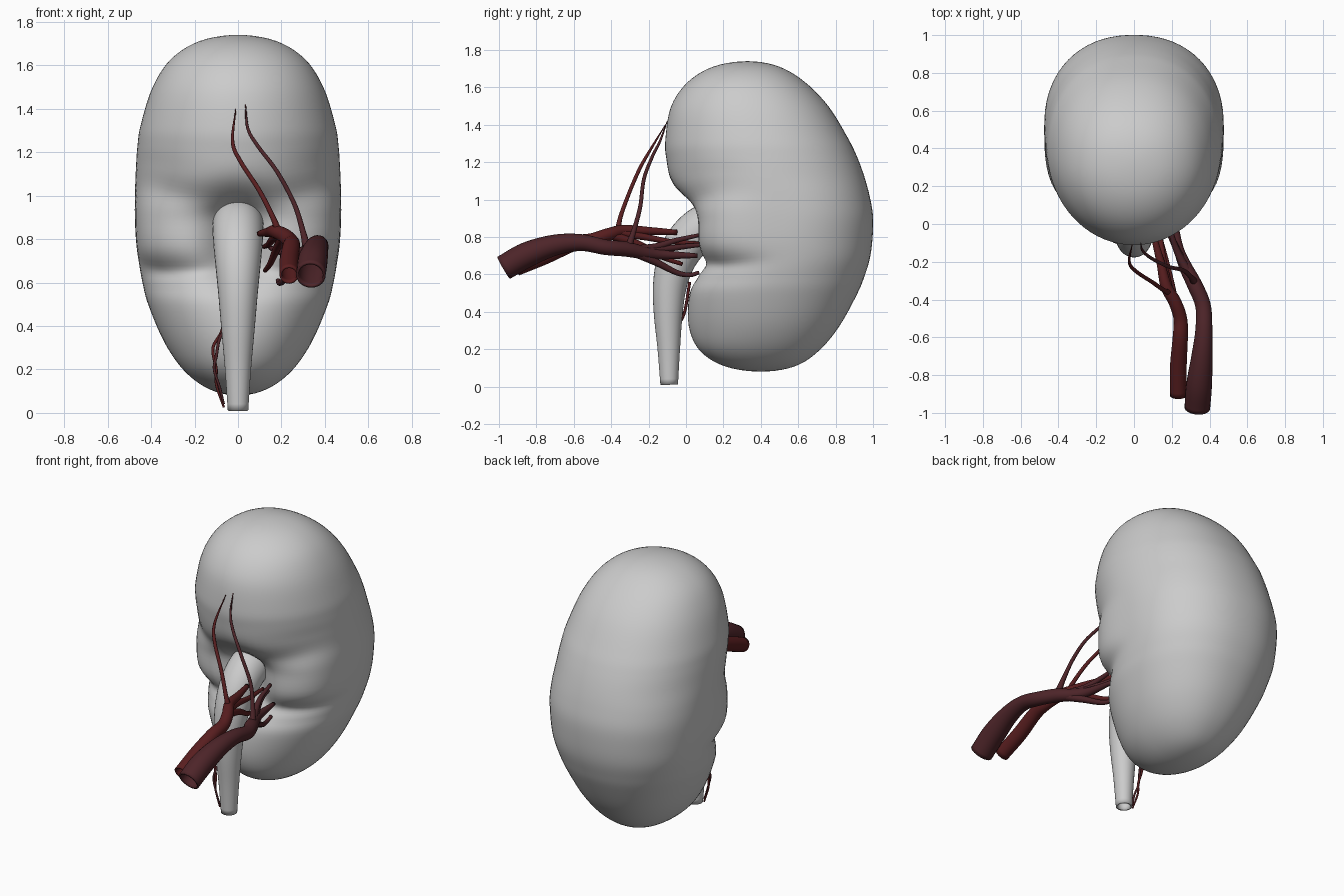
import bpy, math
from mathutils import Vector


def material(name, rgb):
    m = bpy.data.materials.new(name)
    m.diffuse_color = (*rgb, 1)
    return m


ARTERY = material("artery_red", (0.10, 0.013, 0.014))
VEIN = material("vein_purple", (0.075, 0.018, 0.022))


def smooth_rows(rows, steps, ghosts=None):
    """Catmull-Rom interpolation of rows of numbers."""
    first = [2 * a - b for a, b in zip(rows[0], rows[1])]
    last = [2 * a - b for a, b in zip(rows[-1], rows[-2])]
    if ghosts:
        first, last = ghosts
    p = [first, *rows, last]
    out = []
    for i in range(1, len(p) - 2):
        for s in range(steps):
            t = s / steps
            out.append([0.5 * (2 * b + (c - a) * t + (2 * a - 5 * b + 4 * c - d) * t * t
                               + (3 * b - a - 3 * c + d) * t ** 3)
                        for a, b, c, d in zip(*p[i - 1:i + 3])])
    out.append(list(rows[-1]))
    return out


def loft(name, rings, mat=None, wall=0):
    """Skin a list of equal rings; optional wall thickness for hollow tubes."""
    n = len(rings[0])
    faces = [(i * n + j, i * n + (j + 1) % n, (i + 1) * n + (j + 1) % n, (i + 1) * n + j)
             for i in range(len(rings) - 1) for j in range(n)]
    me = bpy.data.meshes.new(name)
    me.from_pydata([v for r in rings for v in r], [], faces)
    ob = bpy.data.objects.new(name, me)
    bpy.context.collection.objects.link(ob)
    for poly in me.polygons:
        poly.use_smooth = True
    if mat:
        me.materials.append(mat)
    if wall:
        sol = ob.modifiers.new("wall", 'SOLIDIFY')
        sol.thickness = wall
        sol.offset = -1
    return ob


def tube(name, pts, mat=None, sides=16, steps=6, wall=0):
    """Sweep a circle along points (x, y, z, radius)."""
    path = smooth_rows(pts, steps)
    pos = [Vector(p[:3]) for p in path]
    rings, prev, u = [], None, None
    for i, c in enumerate(pos):
        t = (pos[min(i + 1, len(pos) - 1)] - pos[max(i - 1, 0)]).normalized()
        u = t.orthogonal().normalized() if prev is None else prev.rotation_difference(t) @ u
        prev, v = t, t.cross(u)
        r = path[i][3]
        rings.append([c + r * (math.cos(a) * u + math.sin(a) * v)
                      for a in (2 * math.pi * k / sides for k in range(sides))])
    return loft(name, rings, mat, wall)


# Kidney body: z, front y, back y, half width, front squareness, hilum depth
body = [
    (0.08, 0.40, 0.40, 0.0, 2, 0), (0.108, 0.21, 0.58, 0.13, 2, 0),
    (0.191, 0.075, 0.71, 0.245, 2, 0), (0.323, 0.015, 0.82, 0.338, 2, 0),
    (0.495, 0.0, 0.915, 0.412, 2.1, 0.02), (0.592, 0.03, 0.955, 0.438, 2.1, 0.05),
    (0.685, 0.065, 0.983, 0.455, 2.2, 0.10), (0.79, 0.046, 0.997, 0.469, 3.2, 0.15),
    (0.91, 0.042, 1.0, 0.475, 3.2, 0.13), (1.018, 0.0, 0.982, 0.474, 2.4, 0.06),
    (1.125, -0.08, 0.953, 0.470, 2, 0.01), (1.228, -0.105, 0.915, 0.463, 2, 0),
    (1.325, -0.11, 0.868, 0.448, 2, 0), (1.497, -0.08, 0.763, 0.394, 2, 0),
    (1.629, 0.01, 0.635, 0.308, 2, 0), (1.712, 0.15, 0.495, 0.175, 2, 0),
    (1.74, 0.33, 0.33, 0.0, 2, 0)]


def across_pole(row):
    z, f, b, w, p, d = row
    return (z, b, f, -w, p, d)


rings = []
for z, f, b, w, p, d in smooth_rows(body, 5, (across_pole(body[1]), across_pole(body[-2]))):
    yc, h, ring = (f + b) / 2, (b - f) / 2, []
    for k in range(72):
        a = 2 * math.pi * k / 72
        c, s = math.cos(a), math.sin(a)
        e = p if s < 0 else 2.2
        r = (abs(c) ** e + abs(s) ** e) ** (-1 / e)
        x, y, zz = w * r * c, yc + h * r * s, z
        if s < 0:
            y += d * math.exp(-(x / 0.13) ** 2)
            # creases slope: the upper one sags toward the middle, the lower one drops
            front = min(1, -s * 1.5)
            zz += front * ((0.4 * x * x - 0.05) * math.exp(-((z - 1.06) / 0.13) ** 2)
                           - 0.03 * math.exp(-((z - 0.73) / 0.10) ** 2))
        ring.append((x, y, zz))
    rings.append(ring)
kidney = loft("kidney", rings)
weld = kidney.modifiers.new("close_poles", 'WELD')
weld.merge_threshold = 0.0005

# Ureter widening into the renal pelvis
tube("ureter", [(0, -0.09, 0.01, 0.047), (0, -0.092, 0.2, 0.060), (0, -0.095, 0.4, 0.078),
                (0, -0.085, 0.55, 0.091), (0, -0.05, 0.68, 0.104), (0, 0.015, 0.785, 0.114),
                (0, 0.11, 0.86, 0.118), (0, 0.22, 0.88, 0.11)], sides=32, wall=0.01)

# Main vein and artery, hollow at the cut ends
tube("vein_trunk", [(0.335, -0.975, 0.635, 0.068), (0.345, -0.85, 0.705, 0.068),
                    (0.36, -0.7, 0.757, 0.056), (0.37, -0.56, 0.77, 0.045),
                    (0.365, -0.43, 0.745, 0.041), (0.32, -0.32, 0.735, 0.040),
                    (0.27, -0.22, 0.715, 0.034), (0.235, -0.12, 0.705, 0.025),
                    (0.21, 0.06, 0.70, 0.012)], VEIN, 24, wall=0.012)
tube("artery_trunk", [(0.235, -0.91, 0.635, 0.044), (0.235, -0.75, 0.70, 0.044),
                      (0.245, -0.6, 0.765, 0.040), (0.245, -0.5, 0.785, 0.036),
                      (0.215, -0.41, 0.815, 0.034), (0.17, -0.33, 0.835, 0.030),
                      (0.14, -0.2, 0.832, 0.022), (0.10, -0.05, 0.825, 0.014)],
     ARTERY, 24, wall=0.010)

# Branches entering the hilum
branches = {
    "vein": (VEIN, [
        [(0.31, -0.3, 0.73, 0.025), (0.24, -0.17, 0.745, 0.020), (0.2, -0.06, 0.78, 0.014),
         (0.18, 0.07, 0.81, 0.010)],
        [(0.29, -0.26, 0.72, 0.025), (0.22, -0.12, 0.735, 0.018), (0.17, 0.0, 0.75, 0.014),
         (0.15, 0.1, 0.76, 0.010)],
        [(0.30, -0.28, 0.72, 0.025), (0.25, -0.16, 0.665, 0.020), (0.21, -0.05, 0.61, 0.015),
         (0.19, 0.02, 0.597, 0.012), (0.185, 0.07, 0.61, 0.010)]]),
    "artery": (ARTERY, [
        [(0.19, -0.37, 0.825, 0.024), (0.16, -0.22, 0.80, 0.018), (0.14, -0.08, 0.775, 0.014),
         (0.12, 0.08, 0.765, 0.010)],
        [(0.21, -0.40, 0.81, 0.024), (0.18, -0.25, 0.76, 0.019), (0.15, -0.12, 0.69, 0.014),
         (0.125, -0.02, 0.655, 0.010)]])}
for kind, (mat, paths) in branches.items():
    for i, pts in enumerate(paths):
        tube(f"{kind}_branch_{i + 1}", pts, mat, 14, wall=0.003)

# Thin vessels rising to the upper lobe
tube("upper_artery", [(0.19, -0.36, 0.82, 0.020), (0.165, -0.355, 0.89, 0.013),
                      (0.10, -0.31, 1.02, 0.011), (0.01, -0.25, 1.16, 0.010),
                      (-0.025, -0.20, 1.25, 0.008), (-0.01, -0.11, 1.40, 0.002)], ARTERY, 10)
tube("upper_vein", [(0.32, -0.31, 0.74, 0.022), (0.30, -0.28, 0.83, 0.014),
                    (0.26, -0.245, 0.96, 0.011), (0.18, -0.225, 1.11, 0.010),
                    (0.09, -0.18, 1.23, 0.009), (0.045, -0.14, 1.31, 0.007),
                    (0.035, -0.10, 1.42, 0.002)], VEIN, 10)

# Fine vessels running beside the ureter
tube("ureter_artery", [(-0.06, 0.02, 0.56, 0.008), (-0.07, -0.01, 0.39, 0.008),
                       (-0.115, -0.06, 0.30, 0.007), (-0.10, -0.08, 0.20, 0.007),
                       (-0.10, -0.085, 0.13, 0.006), (-0.065, -0.09, 0.025, 0.005)], ARTERY, 8)
tube("ureter_vein", [(-0.05, -0.02, 0.40, 0.007), (-0.085, -0.04, 0.34, 0.007),
                     (-0.10, -0.07, 0.26, 0.007), (-0.11, -0.09, 0.20, 0.006),
                     (-0.085, -0.10, 0.12, 0.006), (-0.065, -0.09, 0.04, 0.005)], VEIN, 8)
